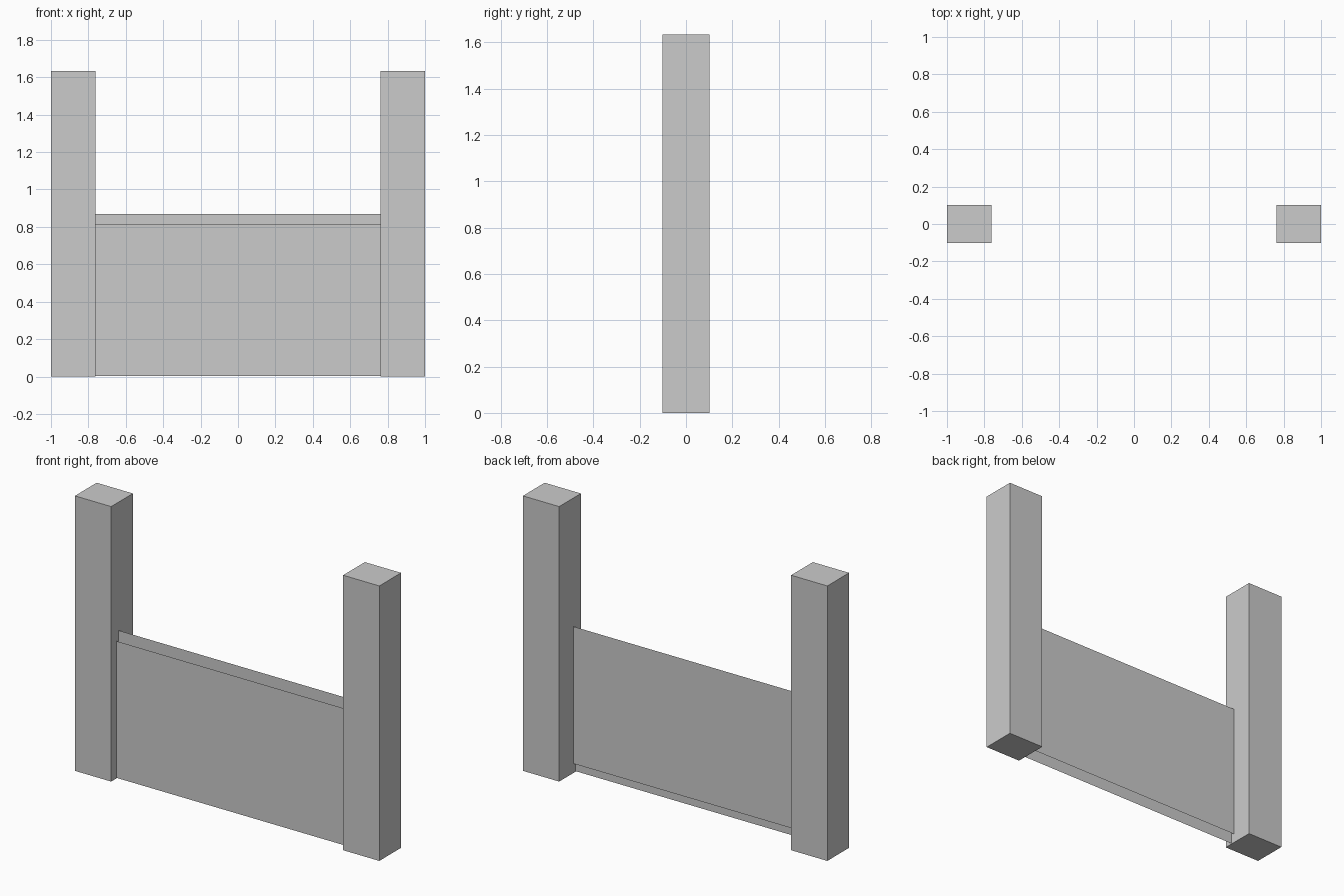
import bpy
import math

if "Cube" in bpy.data.objects:
    bpy.data.objects.remove(bpy.data.objects["Cube"])

POST_W, POST_D, POST_H = 0.238, 0.204, 1.633
INNER_X = 1.0 - POST_W


def add_post(name, side):
    bpy.ops.mesh.primitive_cube_add(size=1, location=(side * (1 - POST_W / 2), 0, POST_H / 2))
    post = bpy.context.object
    post.name = name
    post.scale = (POST_W, POST_D, POST_H)
    bpy.ops.object.transform_apply(location=False, rotation=False, scale=True)


def add_panel(name, y, bottom, top):
    # Upright sheet without thickness, facing the front
    bpy.ops.mesh.primitive_plane_add(size=1, location=(0, y, (bottom + top) / 2),
                                     rotation=(math.pi / 2, 0, 0))
    panel = bpy.context.object
    panel.name = name
    panel.scale = (2 * INNER_X, top - bottom, 1)
    bpy.ops.object.transform_apply(location=False, rotation=True, scale=True)


# Square end posts
add_post("left_post", -1)
add_post("right_post", 1)

# Two thin overlapping sheets spanning the posts
add_panel("front_panel", -0.052, 0.003, 0.815)
add_panel("back_panel", -0.031, 0.056, 0.87)
